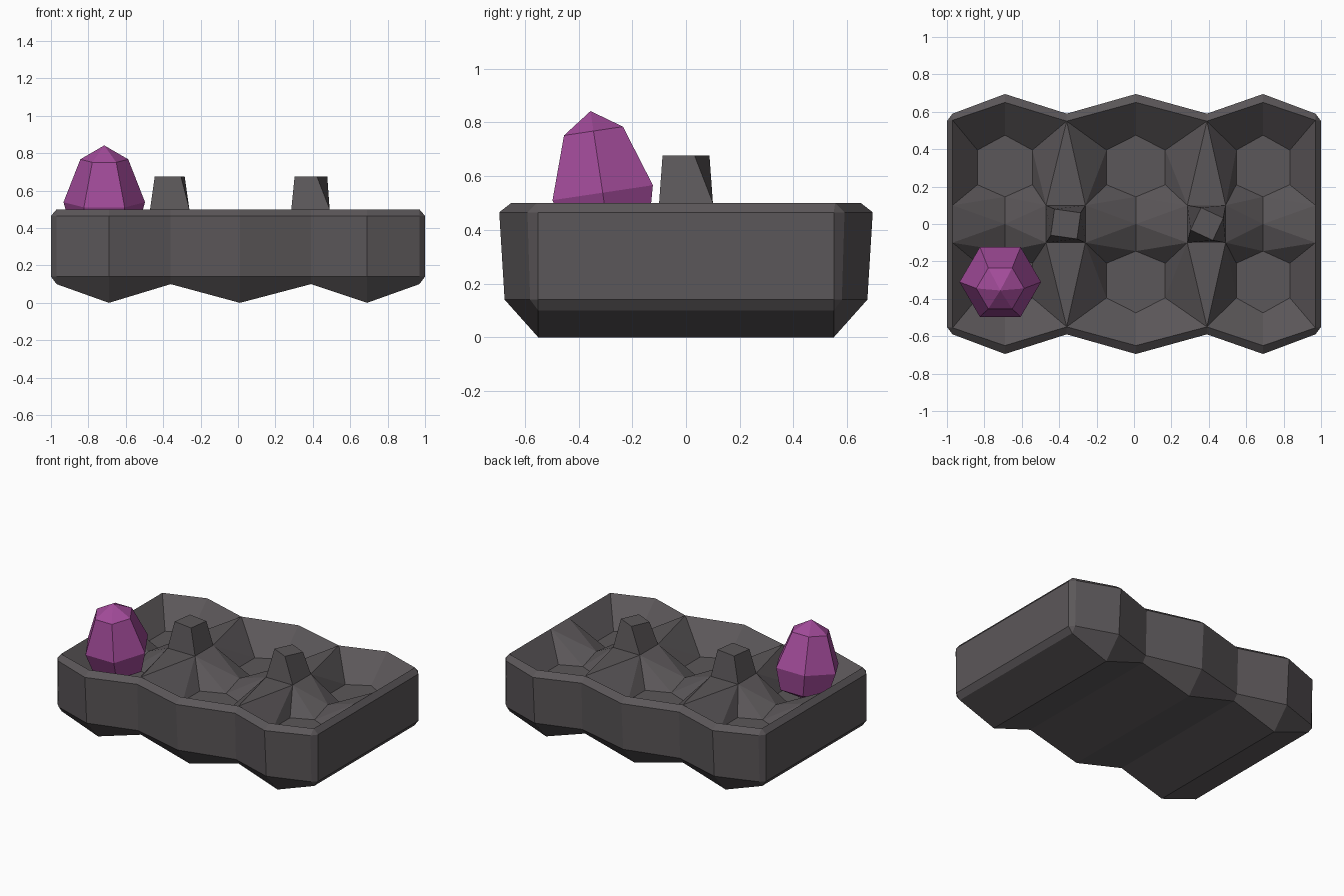
import bpy, bmesh, math
from mathutils import Matrix, Vector

if "Cube" in bpy.data.objects:
    bpy.data.objects.remove(bpy.data.objects["Cube"])


def make_object(name, bm, mat):
    bmesh.ops.remove_doubles(bm, verts=bm.verts, dist=0.002)
    bmesh.ops.recalc_face_normals(bm, faces=bm.faces)
    mesh = bpy.data.meshes.new(name)
    bm.to_mesh(mesh)
    bm.free()
    mesh.materials.append(mat)
    ob = bpy.data.objects.new(name, mesh)
    bpy.context.collection.objects.link(ob)
    return ob


def material(name, rgb):
    m = bpy.data.materials.new(name)
    m.diffuse_color = (*rgb, 1)
    m.use_nodes = True
    m.node_tree.nodes["Principled BSDF"].inputs["Base Color"].default_value = m.diffuse_color
    return m


def face(bm, *pts):
    """Add a face, dropping repeated corners."""
    unique = []
    for p in map(Vector, pts):
        if all((p - q).length > 0.002 for q in unique):
            unique.append(p)
    if len(unique) > 2:
        bm.faces.new([bm.verts.new(p) for p in unique])


pulp = material("pulp", (0.105, 0.095, 0.10))
purple = material("purple", (0.36, 0.07, 0.32))

# Stations along the tray: ends, three bulging cups, two pinched valleys
X = [-1, -0.97, -0.69, -0.36, 0.01, 0.39, 0.69, 0.97, 1]
KIND = ["end", "corner", "cup", "valley", "cup", "valley", "cup", "corner", "end"]
# Per level: half-depth for each kind of station
LEVELS = [
    dict(end=0.55, corner=0.55, cup=0.55, valley=0.55),
    dict(end=0.55, corner=0.58, cup=0.675, valley=0.58),
    dict(end=0.55, corner=0.59, cup=0.695, valley=0.59),
    dict(end=0.555, corner=0.555, cup=0.65, valley=0.55),
]


def rim_point(level, i, side):
    k, x = KIND[i], X[i]
    if level in (0, 3):
        x = max(-0.97, min(0.97, x))
    z = (0.0 if k == "cup" else 0.1, 0.14, 0.465, 0.5)[level]
    return (x, side * LEVELS[level][k], z)


bm = bmesh.new()
# Outer shell: side walls, end walls and ribbed underside
for i in range(len(X) - 1):
    for s in (1, -1):
        for lv in range(3):
            face(bm, rim_point(lv, i, s), rim_point(lv, i + 1, s),
                 rim_point(lv + 1, i + 1, s), rim_point(lv + 1, i, s))
    face(bm, rim_point(0, i, 1), rim_point(0, i + 1, 1),
         rim_point(0, i + 1, -1), rim_point(0, i, -1))
for i in (0, 8):
    for lv in range(3):
        face(bm, rim_point(lv, i, 1), rim_point(lv, i, -1),
             rim_point(lv + 1, i, -1), rim_point(lv + 1, i, 1))

# Six hexagonal cups: floor, sloping walls, low saddle between pairs
FLOOR, SADDLE, BASE, PH = 0.33, 0.38, 0.5, 0.10
POSTS = [(-0.365, 8, 0.10), (0.39, 25, 0.093)]
# station index, x limits beside the saddle, hexagon half-width
CUPS = [(2, -0.97, -0.47, 0.147), (4, -0.26, 0.285, 0.157), (6, 0.49, 0.97, 0.143)]
for i, xa, xb, w in CUPS:
    cx = X[i]
    mid = (cx, 0, SADDLE)
    for s in (1, -1):
        far, near = (cx, s * 0.475, FLOOR), (cx, s * 0.145, FLOOR)
        face(bm, far, (cx + w, s * 0.395, FLOOR), (cx + w, s * 0.21, FLOOR),
             near, (cx - w, s * 0.21, FLOOR), (cx - w, s * 0.395, FLOOR))
        for j, xe, d in ((i - 1, xa, -w), (i + 1, xb, w)):
            hi, lo = (cx + d, s * 0.395, FLOOR), (cx + d, s * 0.21, FLOOR)
            end = (xe, s * PH, BASE)
            face(bm, rim_point(3, i, s), rim_point(3, j, s), hi, far)
            face(bm, rim_point(3, j, s), end, hi)
            face(bm, end, lo, hi)
            face(bm, end, near, lo)
            face(bm, end, mid, near)
    for xe in (xa, xb):
        face(bm, (xe, PH, BASE), mid, (xe, -PH, BASE))

# Twisted tapering posts with ridges running to the rim valleys
for (px, turn, rad), xl, xr, j in zip(POSTS, (-0.47, 0.285), (-0.26, 0.49), (3, 5)):
    base = [(xl, -PH, BASE), (xr, -PH, BASE), (xr, PH, BASE), (xl, PH, BASE)]
    top = []
    for k in range(4):
        a = math.radians(225 + 90 * k - turn)
        top.append((px + rad * math.cos(a), rad * math.sin(a), 0.676))
    for k in range(4):
        n = (k + 1) % 4
        face(bm, base[k], base[n], top[n], top[k])
    face(bm, *top)
    face(bm, base[0], base[1], rim_point(3, j, -1))
    face(bm, base[2], base[3], rim_point(3, j, 1))
make_object("egg_tray", bm, pulp)

# Six-sided egg, leaning slightly forward in the front left cup
bm = bmesh.new()
rings = [(0, -0.22), (0.175, -0.15), (0.218, 0), (0.128, 0.232), (0, 0.307)]


def egg_point(ring, k):
    r, h = rings[ring]
    a = math.radians(60 * k)
    return (r * math.cos(a), r * math.sin(a), h)


for n in range(4):
    for k in range(6):
        face(bm, egg_point(n, k), egg_point(n, k + 1),
             egg_point(n + 1, k + 1), egg_point(n + 1, k))
egg = make_object("egg", bm, purple)
egg.data.transform(Matrix.Translation((-0.715, -0.31, 0.538)) @ Matrix.Rotation(math.radians(8.5), 4, 'X'))
